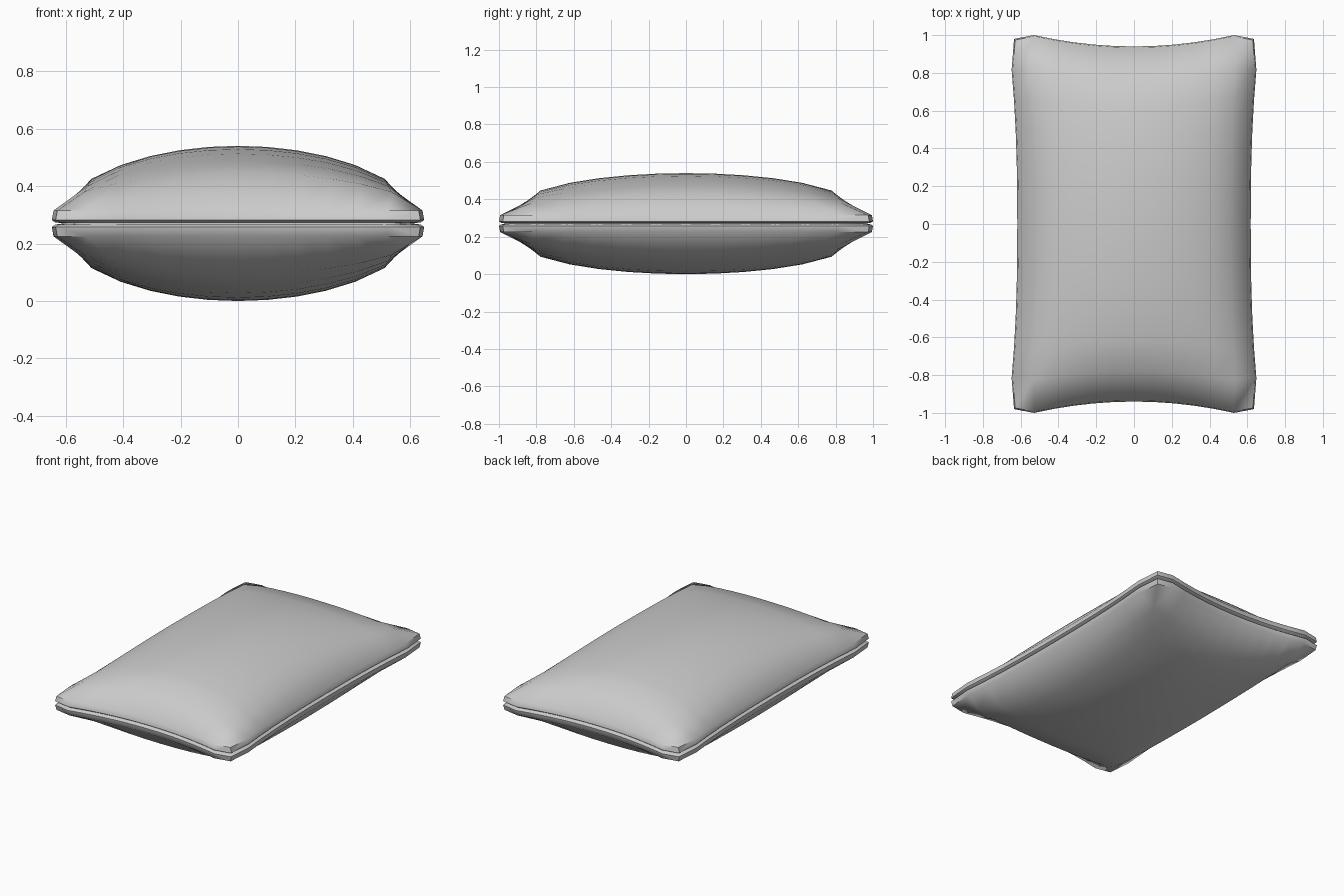
import bpy, bmesh

if "Cube" in bpy.data.objects:
    bpy.data.objects.remove(bpy.data.objects["Cube"])

MID = 0.27  # height of the seam


def half_width(v):
    # side outline: pinched in the middle, widest just before the corners
    v = abs(v)
    return 0.635 if v > 0.99 else 0.618 + 0.03 * (v / 0.833) ** 2.5


def half_length(u):
    # end outline
    u = abs(u)
    return 0.98 if u > 0.99 else 0.94 + 0.06 * (u / 0.833) ** 2


def place(vert, inset, z=None):
    # turn a unit-square point into a cushion point
    u, v = vert.co.x, vert.co.y
    if z is None:
        fu = max(0, 1 - u * u) ** 0.6
        fv = max(0, 1 - v * v) ** 0.45
        z = 0.045 + (MID - 0.045) * fu * fv
    vert.co = (u * (half_width(v) - inset), v * (half_length(u) - inset), z)


# Upper half: puffed grid, then a lip and a seam groove around the rim
bm = bmesh.new()
bmesh.ops.create_grid(bm, x_segments=12, y_segments=12, size=1)
layers = [(list(bm.verts), 0.006, None)]
rim = [e for e in bm.edges if e.is_boundary]
for inset, z in ((0.0, 0.012), (0.012, 0.004), (0.04, 0.0)):
    new = bmesh.ops.extrude_edge_only(bm, edges=rim)["geom"]
    rim = [g for g in new if isinstance(g, bmesh.types.BMEdge) and g.is_boundary]
    layers.append(([g for g in new if isinstance(g, bmesh.types.BMVert)], inset, z))
for verts, inset, z in layers:
    for vert in verts:
        place(vert, inset, z)
bmesh.ops.recalc_face_normals(bm, faces=bm.faces)
if sum(f.normal.z for f in bm.faces) < 0:
    bmesh.ops.reverse_faces(bm, faces=bm.faces)

mesh = bpy.data.meshes.new("pillow")
bm.to_mesh(mesh)
bm.free()
pillow = bpy.data.objects.new("pillow", mesh)
bpy.context.collection.objects.link(pillow)
pillow.location.z = MID

# Lower half mirrors the upper half at the seam
mirror = pillow.modifiers.new("lower_half", "MIRROR")
mirror.use_axis = (False, False, True)
mirror.merge_threshold = 0.001

bpy.context.view_layer.objects.active = pillow
pillow.select_set(True)
bpy.ops.object.shade_smooth_by_angle(angle=1.0)
